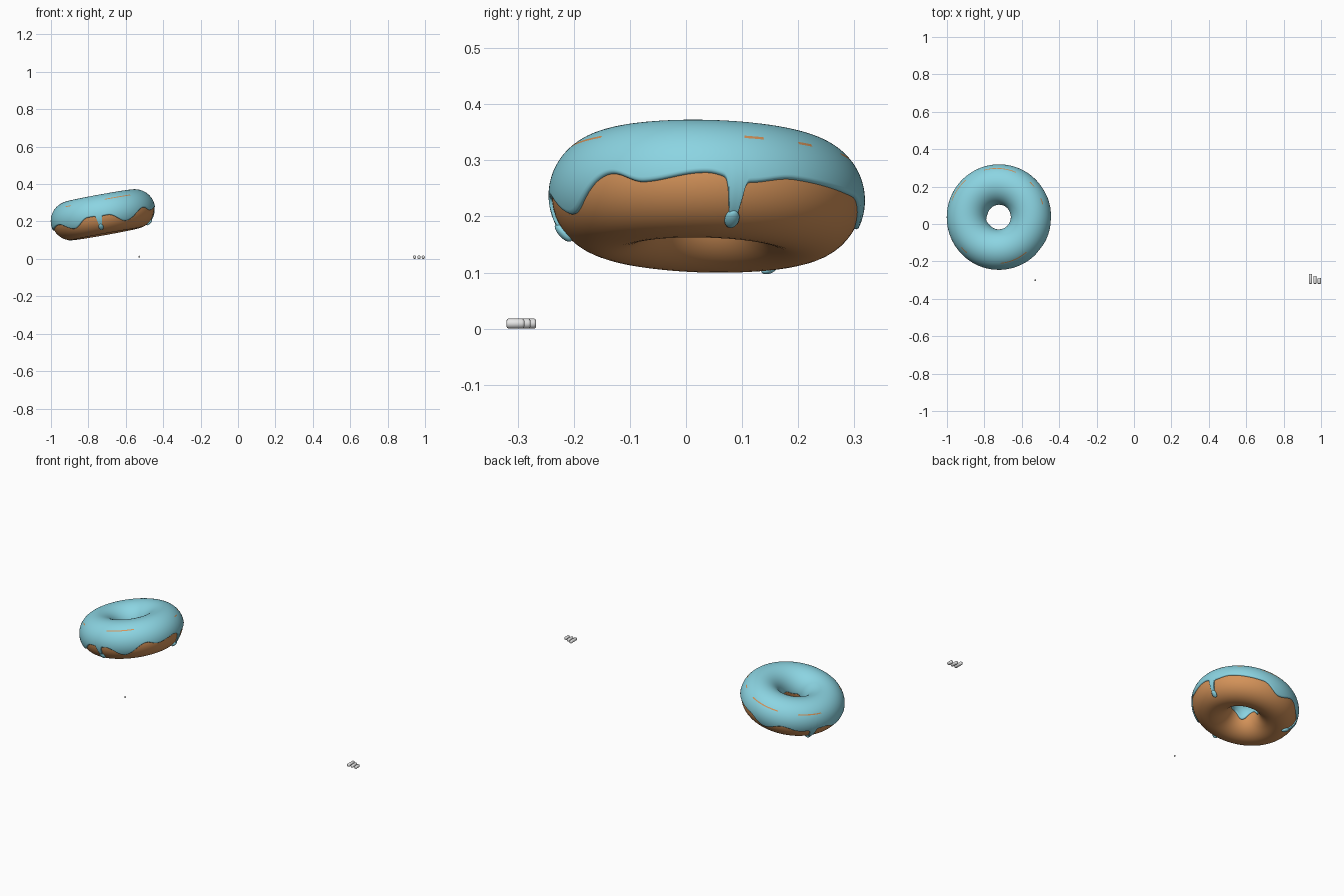
import bpy, bmesh, math
from mathutils import Vector, Matrix

if "Cube" in bpy.data.objects:
    bpy.data.objects.remove(bpy.data.objects["Cube"])

R, r_dough, r_icing = 0.174, 0.102, 0.108
CENTRE = Vector((-0.722, 0.037, 0.233))
POSE = Matrix.Translation(CENTRE) @ Matrix.Rotation(math.radians(-1.5), 4, 'X') \
    @ Matrix.Rotation(math.radians(-10.3), 4, 'Y')


def material(name, rgb):
    m = bpy.data.materials.new(name)
    m.diffuse_color = (*rgb, 1)
    m.use_nodes = True
    m.node_tree.nodes["Principled BSDF"].inputs["Base Color"].default_value = m.diffuse_color
    return m


dough_mat = material("baked_dough", (0.66, 0.29, 0.10))
icing_mat = material("blue_icing", (0.26, 0.66, 0.76))
sprinkle_mat = material("pale_grey", (0.8, 0.8, 0.8))


def ring_point(az, a, r):
    """Point on the ring: azimuth az, angle a round the tube (degrees)."""
    az, a = math.radians(az), math.radians(a)
    d = R + r * math.cos(a)
    return Vector((d * math.cos(az), d * math.sin(az), r * math.sin(a)))


def finish(name, bm, mats, matrix=None):
    bmesh.ops.recalc_face_normals(bm, faces=bm.faces)
    me = bpy.data.meshes.new(name)
    bm.to_mesh(me)
    bm.free()
    for m in mats:
        me.materials.append(m)
    me.polygons.foreach_set("use_smooth", [True] * len(me.polygons))
    ob = bpy.data.objects.new(name, me)
    bpy.context.collection.objects.link(ob)
    if matrix:
        ob.matrix_world = matrix
    return ob


def ring_mesh(columns):
    """Closed surface from one closed loop of points per azimuth step."""
    bm = bmesh.new()
    cols = [[bm.verts.new(p) for p in c] for c in columns]
    n, k = len(cols), len(cols[0])
    rows = {}
    for i in range(n):
        a, b = cols[i], cols[(i + 1) % n]
        for j in range(k):
            j2 = (j + 1) % k
            rows[(i, j)] = bm.faces.new((a[j], b[j], b[j2], a[j2]))
    return bm, rows


# Dough ring
bm, _ = ring_mesh([[ring_point(i * 3, j * 7.5, r_dough) for j in range(48)]
                   for i in range(120)])
finish("dough", bm, [dough_mat], POSE)

# Icing lower edge: (azimuth, height relative to the ring's equator)
EDGE = [(-180, -0.03), (-150, -0.008), (-127, -0.047), (-107, 0.0), (-85, -0.005),
        (-64, -0.055), (-38, 0.004), (-24, -0.016), (0, 0.0), (14, -0.015), (34, 0.0),
        (70, -0.004), (92, -0.045), (115, -0.005), (135, -0.025), (165, -0.01), (180, -0.03)]
# Drips: (azimuth, tube angle at the tip, half width in degrees)
DRIPS = [(-95, -43, 2.6), (11, -54, 2.6), (150, -62, 2.8)]


def outer_edge(az):
    for (a0, h0), (a1, h1) in zip(EDGE, EDGE[1:]):
        if a0 <= az <= a1:
            t = (az - a0) / (a1 - a0)
            h = h0 + (h1 - h0) * (0.5 - 0.5 * math.cos(math.pi * t))
            break
    a = math.degrees(math.asin(h / r_icing))
    for d_az, tip, w in DRIPS:
        f = math.exp(-(abs(az - d_az) / w) ** 3)
        a += (tip - a) * f
    return a


def inner_edge(az):
    t = math.radians(az)
    return 184 + 8 * math.sin(3 * t + 1) + 6 * math.sin(5 * t)


# Icing shell, with a rounded rim tucked into the dough
OUT_ROWS, TOP_ROWS, IN_ROWS, N = 16, 36, 10, 450
columns = []
for i in range(N):
    az = -180 + 360 * i / N
    lo, hi = outer_edge(az), inner_edge(az)
    angles = [lo + (30 - lo) * j / OUT_ROWS for j in range(OUT_ROWS)]
    angles += [30 + 120 * j / TOP_ROWS for j in range(TOP_ROWS)]
    angles += [150 + (hi - 150) * j / IN_ROWS for j in range(IN_ROWS + 1)]
    col = [ring_point(az, lo - 3, r_dough - 0.003), ring_point(az, lo - 2, r_icing - 0.003)]
    col += [ring_point(az, a, r_icing) for a in angles]
    col += [ring_point(az, hi + 2, r_icing - 0.003), ring_point(az, hi + 3, r_dough - 0.003)]
    columns.append(col)
bm, rows = ring_mesh(columns)
# Thin streaks where the dough shows through: (azimuth from, to, tube angle)
for a0, a1, ta in [(-85, -50, 42), (-140, -130, 42), (14, 22, 38), (38, 45, 38),
                   (66, 105, 37), (130, 160, 38)]:
    j = 2 + OUT_ROWS + round((ta - 30) * TOP_ROWS / 120)
    for i in range(N):
        az = -180 + 360 * i / N
        if a0 < az < a1:
            rows[(i, j)].material_index = 1
finish("icing", bm, [icing_mat, dough_mat], POSE)

# Rounded drops at the drip tips
for n, (az, tip, w) in enumerate(DRIPS):
    bm = bmesh.new()
    bmesh.ops.create_uvsphere(bm, u_segments=24, v_segments=12, radius=1)
    out = ring_point(az, tip, 1) - ring_point(az, tip, 0)
    side = Vector((-math.sin(math.radians(az)), math.cos(math.radians(az)), 0))
    axes = Matrix((side, out.cross(side), out)).transposed().to_4x4()
    place = Matrix.Translation(ring_point(az, tip + 4, r_icing - 0.004))
    bm.transform(place @ axes @ Matrix.Diagonal((0.013, 0.021, 0.009, 1)))
    finish(f"icing_drop_{n + 1}", bm, [icing_mat], POSE)

# Three rounded sprinkles of decreasing length, lying along y
PROFILE = [(0.55, 0.0), (0.87, 0.15), (1.0, 0.45)]
for n, (x, length) in enumerate([(0.944, 0.053), (0.9675, 0.043), (0.991, 0.032)]):
    rad = 0.009
    y0, y1 = -0.32, -0.32 + length
    prof = [(p * rad, y0 + d * rad) for p, d in PROFILE]
    prof += [(p * rad, y1 - d * rad) for p, d in reversed(PROFILE)]
    bm = bmesh.new()
    loops = [[bm.verts.new((x + q * math.cos(t * math.pi / 12), y,
                            rad + q * math.sin(t * math.pi / 12))) for t in range(24)]
             for q, y in prof]
    for a, b in zip(loops, loops[1:]):
        for t in range(24):
            bm.faces.new((a[t], a[(t + 1) % 24], b[(t + 1) % 24], b[t]))
    bm.faces.new(loops[0])
    bm.faces.new(loops[-1])
    finish(f"sprinkle_{n + 1}", bm, [sprinkle_mat])

# Tiny round sprinkle
bm = bmesh.new()
bmesh.ops.create_uvsphere(bm, u_segments=20, v_segments=12, radius=0.005,
                          matrix=Matrix.Translation((-0.528, -0.30, 0.012)))
finish("round_sprinkle", bm, [sprinkle_mat])
